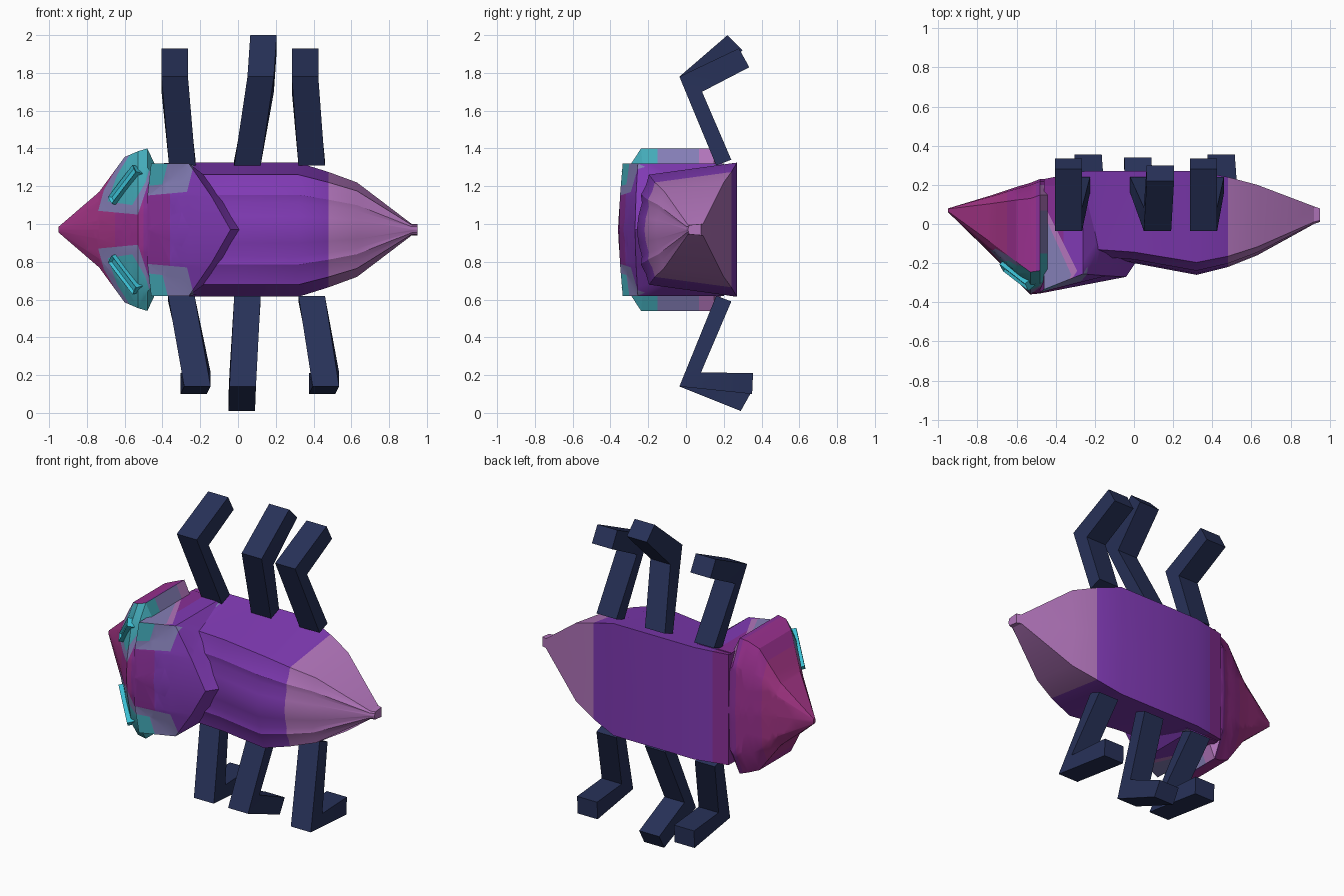
import bpy, bmesh
from mathutils import Vector
from mathutils.bvhtree import BVHTree

if "Cube" in bpy.data.objects:
    bpy.data.objects.remove(bpy.data.objects["Cube"])

MID = 0.97  # height of the mirror plane


def linear(c):
    c /= 255
    return c / 12.92 if c < 0.04 else ((c + 0.055) / 1.055) ** 2.4


COLOURS = {
    "crimson": (162, 52, 132), "magenta": (153, 48, 142), "plum": (136, 47, 150),
    "purple": (128, 58, 180), "pale_lilac": (178, 117, 187), "cyan": (68, 172, 186),
    "grey_lilac": (132, 126, 182), "bright_cyan": (60, 192, 212), "navy": (39, 49, 88),
}
NAMES = list(COLOURS)
MATS = []
for name, rgb in COLOURS.items():
    mat = bpy.data.materials.new(name)
    mat.use_nodes = True
    col = (*map(linear, rgb), 1)
    mat.diffuse_color = col
    bsdf = mat.node_tree.nodes["Principled BSDF"]
    bsdf.inputs["Base Color"].default_value = col
    bsdf.inputs["Roughness"].default_value = 0.7
    MATS.append(mat)


def finish(bm, name, angle=0.5):
    mesh = bpy.data.meshes.new(name)
    bm.to_mesh(mesh)
    bm.free()
    for mat in MATS:
        mesh.materials.append(mat)
    obj = bpy.data.objects.new(name, mesh)
    bpy.context.collection.objects.link(obj)
    bpy.ops.object.select_all(action="DESELECT")
    obj.select_set(True)
    bpy.context.view_layer.objects.active = obj
    bpy.ops.object.shade_smooth_by_angle(angle=angle)
    return obj


def loft(rows):
    """Skin half sections of (x, y, half height), mirrored about the mid height."""
    bm = bmesh.new()
    rings = []
    for row in rows:
        pts = [(x, y, MID + h) for x, y, h in row]
        pts += [(x, y, MID - h) for x, y, h in reversed(row[1:-1])]
        rings.append([bm.verts.new(p) for p in pts])
    for a, b in zip(rings, rings[1:]):
        for i in range(len(a)):
            j = (i + 1) % len(a)
            bm.faces.new((a[i], a[j], b[j], b[i]))
    bm.faces.new(rings[0])
    bm.faces.new(rings[-1])
    bmesh.ops.recalc_face_normals(bm, faces=bm.faces)
    bmesh.ops.triangulate(bm, faces=bm.faces)
    return bm


def scaled(profile, stations):
    return [[(x, y0 + (y1 - y0) * t, half * s) for t, s in profile]
            for x, y0, y1, half in stations]


def cut(bm, point, normal):
    geom = bm.verts[:] + bm.edges[:] + bm.faces[:]
    bmesh.ops.bisect_plane(bm, geom=geom, plane_co=point, plane_no=normal, dist=1e-5)


BANDS = [(-0.65, "crimson"), (-0.5, "magenta"), (-0.36, "plum"),
         (0.48, "purple"), (9, "pale_lilac")]


def paint_bands(bm):
    for x, _ in BANDS[:-1]:
        cut(bm, (x, 0, 0), (1, 0, 0))
    for f in bm.faces:
        x = f.calc_center_median().x
        f.material_index = NAMES.index(next(n for lim, n in BANDS if x < lim))


def paint_patch(bm, poly, colour, test, vertical=2):
    """Cut a convex outline through both mirrored halves and colour the inside."""
    for sign in (1, -1):
        planes = []
        centre = Vector((0, 0, 0))
        corners = []
        for x, v in poly:
            p = Vector((x, 0, 0))
            p[vertical] = MID + sign * v if vertical == 2 else v
            corners.append(p)
            centre += p / len(poly)
        for a, b in zip(corners, corners[1:] + corners[:1]):
            d = b - a
            n = Vector((-d.z, 0, d.x)) if vertical == 2 else Vector((-d.y, d.x, 0))
            if n.dot(centre - a) < 0:
                n = -n
            cut(bm, a, n)
            planes.append((a, n))
        bm.normal_update()
        for f in bm.faces:
            c = f.calc_center_median()
            if test(f.normal) and all(n.dot(c - a) > 0 for a, n in planes):
                f.material_index = NAMES.index(colour)


def front(n):
    return n.y < -0.15


def side(n):
    return abs(n.z) > 0.6


def rear(n):
    return n.x > 0.5


# Abdomen with a ridged back and tapered tail
ridged = [(0, 0), (0.015, 0.2), (0.05, 0.4), (0.04, 0.52), (0.09, 0.66),
          (0.12, 0.82), (1, 1), (1, 0)]
body = loft(scaled(ridged, [
    (-0.46, -0.2, 0.23, 0.35), (-0.25, -0.18, 0.27, 0.355), (0, -0.2, 0.27, 0.355),
    (0.32, -0.26, 0.27, 0.355), (0.48, -0.22, 0.24, 0.305), (0.63, -0.16, 0.2, 0.25),
    (0.92, 0, 0.09, 0.03), (0.95, 0.01, 0.08, 0.03)]))
paint_bands(body)
finish(body, "abdomen")

# Pointed head with flared cheeks
angular = [(0, 0), (0.01, 0.25), (0.09, 0.77), (0.2, 1), (0.86, 1), (0.98, 0.65), (1, 0)]
head = loft(scaled(angular, [
    (-0.95, 0.06, 0.08, 0.015), (-0.735, -0.15, 0.145, 0.2), (-0.6, -0.29, 0.19, 0.385),
    (-0.53, -0.36, 0.21, 0.415), (-0.48, -0.355, 0.23, 0.43), (-0.44, -0.345, 0.23, 0.345)]))
surface = BVHTree.FromBMesh(head)
paint_bands(head)
paint_patch(head, [(-0.74, 0.1), (-0.53, 0.08), (-0.47, 0.26), (-0.43, 0.45),
                   (-0.57, 0.45), (-0.71, 0.21)], "grey_lilac", front)
paint_patch(head, [(-0.69, 0.15), (-0.56, 0.13), (-0.49, 0.25), (-0.43, 0.45),
                   (-0.54, 0.45), (-0.64, 0.29)], "cyan", front)
for y0, y1, colour in ((-0.4, -0.15, "cyan"), (-0.15, 0.07, "grey_lilac"),
                       (0.07, 0.2, "pale_lilac")):
    paint_patch(head, [(-0.49, y0), (-0.43, y0), (-0.43, y1), (-0.49, y1)],
                colour, rear, vertical=1)
finish(head, "head")

# Shield behind the head, ending in a V shaped lip
shield = loft([
    [(-0.48, -0.355, 0), (-0.48, -0.35, 0.175), (-0.46, -0.335, 0.35),
     (-0.46, 0.2, 0.35), (-0.46, 0.2, 0)],
    [(-0.04, -0.27, 0), (-0.14, -0.265, 0.175), (-0.26, -0.255, 0.35),
     (-0.26, 0.2, 0.35), (-0.26, 0.2, 0)],
    [(0.01, -0.195, 0), (-0.08, -0.165, 0.15), (-0.18, -0.12, 0.29),
     (-0.18, 0.2, 0.34), (-0.18, 0.2, 0)]])
paint_bands(shield)
paint_patch(shield, [(-0.49, 0.18), (-0.27, 0.2), (-0.23, 0.36), (-0.49, 0.36)],
            "grey_lilac", front)
paint_patch(shield, [(-0.49, 0.23), (-0.4, 0.24), (-0.37, 0.36), (-0.49, 0.36)],
            "cyan", front)
paint_patch(shield, [(-0.47, 0.12), (-0.47, -0.36), (-0.33, -0.3), (-0.29, -0.24)],
            "pale_lilac", side, vertical=1)
paint_patch(shield, [(-0.47, 0.07), (-0.47, -0.36), (-0.35, -0.32), (-0.32, -0.26)],
            "grey_lilac", side, vertical=1)
finish(shield, "shield")

# Slanted slotted eyes resting on the cheeks
for sign, label in ((1, "upper"), (-1, "lower")):
    ends = []
    normal = Vector()
    for x, h in ((-0.66, 0.15), (-0.53, 0.32)):
        hit, n, _, _ = surface.ray_cast(Vector((x, -2, MID + sign * h)), Vector((0, 1, 0)))
        ends.append(hit)
        normal += n
    along = (ends[1] - ends[0]).normalized()
    across = along.cross(normal).normalized()
    out = across.cross(along).normalized()
    bm = bmesh.new()
    corners = [ends[0] + across * 0.027, ends[1] + across * 0.027,
               ends[1] - across * 0.027, ends[0] - across * 0.027]
    low = [bm.verts.new(p - out * 0.02) for p in corners]
    top = [bm.verts.new(p + out * 0.025) for p in corners]
    bm.faces.new(low)
    lid = bm.faces.new(top)
    for i in range(4):
        j = (i + 1) % 4
        bm.faces.new((low[i], low[j], top[j], top[i]))
    bmesh.ops.recalc_face_normals(bm, faces=bm.faces)
    bmesh.ops.inset_individual(bm, faces=[lid], thickness=0.018, depth=-0.012)
    for f in bm.faces:
        f.material_index = NAMES.index("bright_cyan")
    finish(bm, label + "_eye")


def leg(name, outline, shifts):
    """Extrude a bent y-z outline across x, sliding the base, knee and foot."""
    bm = bmesh.new()
    sides = []
    for half in (-0.07, 0.07):
        sides.append([[bm.verts.new((s + half, y, z)) for y, z in pair]
                      for pair, s in zip(outline, shifts)])
    a, b = sides
    for i in range(2):
        for s in sides:
            bm.faces.new((s[i][0], s[i][1], s[i + 1][1], s[i + 1][0]))
        for k in range(2):
            bm.faces.new((a[i][k], b[i][k], b[i + 1][k], a[i + 1][k]))
    for i in (0, 2):
        bm.faces.new((a[i][0], a[i][1], b[i][1], b[i][0]))
    bmesh.ops.recalc_face_normals(bm, faces=bm.faces)
    for f in bm.faces:
        f.material_index = NAMES.index("navy")
    finish(bm, name)


# Three bent legs on each side
UP = [((0.16, 1.31), (0.24, 1.34)), ((-0.035, 1.78), (0.085, 1.7))]
DOWN = [((0.16, 0.62), (0.24, 0.59)), ((-0.035, 0.14), (0.08, 0.215))]
FOOT_UP, MID_UP = ((0.28, 1.93), (0.335, 1.83)), ((0.22, 2.0), (0.3, 1.92))
FOOT_DOWN, MID_DOWN = ((0.35, 0.1), (0.355, 0.21)), ((0.29, 0.01), (0.34, 0.1))
leg("front_upper_leg", UP + [FOOT_UP], (-0.295, -0.335, -0.335))
leg("middle_upper_leg", UP + [MID_UP], (0.05, 0.12, 0.135))
leg("rear_upper_leg", UP + [FOOT_UP], (0.39, 0.355, 0.355))
leg("front_lower_leg", DOWN + [FOOT_DOWN], (-0.3, -0.215, -0.235))
leg("middle_lower_leg", DOWN + [MID_DOWN], (0.05, 0.025, 0.02))
leg("rear_lower_leg", DOWN + [FOOT_DOWN], (0.39, 0.465, 0.445))
